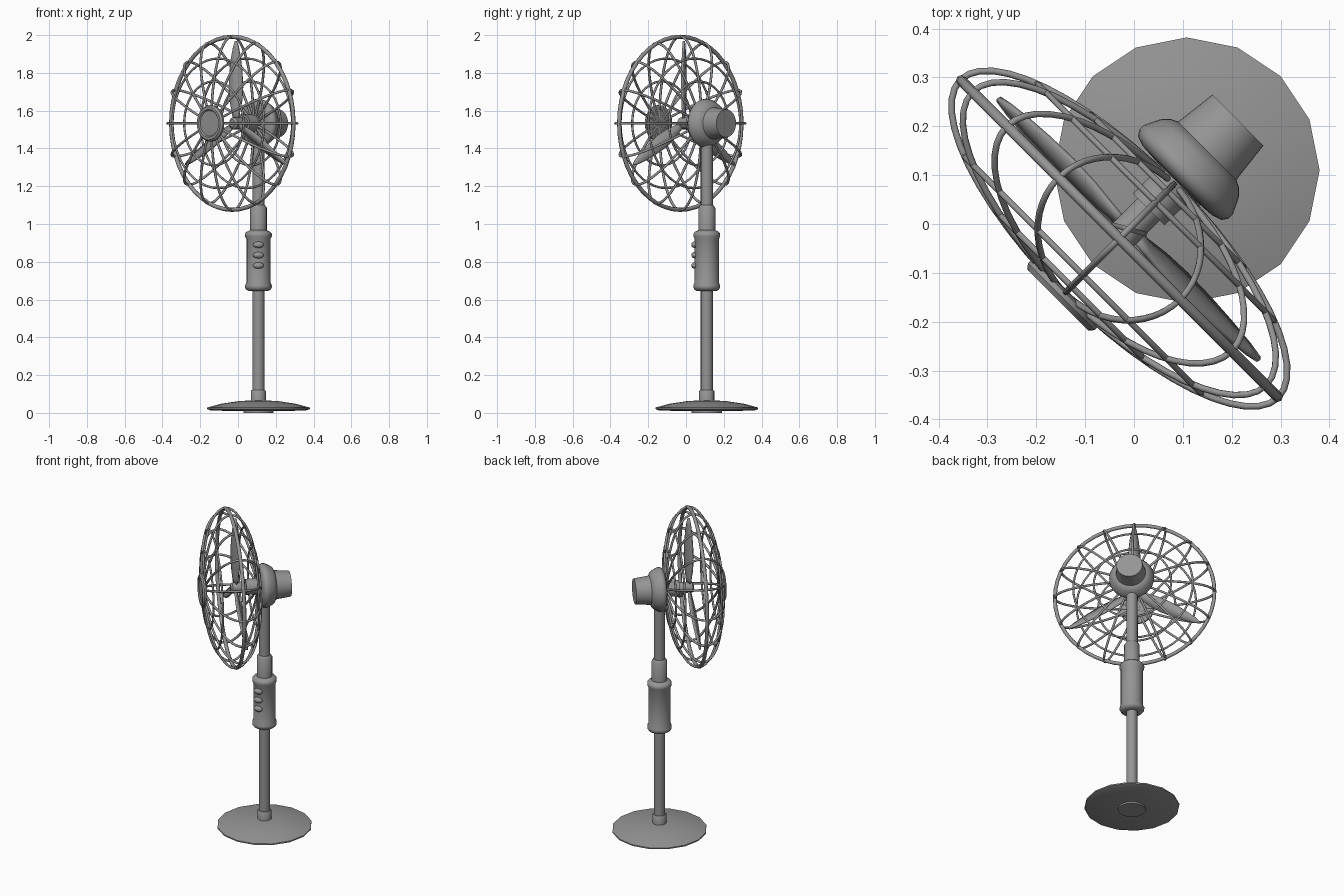
import bpy, bmesh, math
from mathutils import Matrix, Vector

if "Cube" in bpy.data.objects:
    bpy.data.objects.remove(bpy.data.objects["Cube"])

grey = bpy.data.materials.new("grey")
grey.diffuse_color = (0.3, 0.3, 0.3, 1)
grey.use_nodes = True
grey.node_tree.nodes["Principled BSDF"].inputs["Base Color"].default_value = grey.diffuse_color

# Head frame: local z points out of the back of the motor, local y is up
r = math.sqrt(0.5)
HEAD = Matrix(((-r, 0, r, -0.03), (r, 0, r, -0.03), (0, 1, 0, 1.533), (0, 0, 0, 1)))
STAND = Matrix.Translation((0.108, 0.11, 0))


def finish(name, bm, matrix, angle=40):
    bmesh.ops.recalc_face_normals(bm, faces=bm.faces)
    mesh = bpy.data.meshes.new(name)
    bm.to_mesh(mesh)
    bm.free()
    mesh.transform(matrix)
    mesh.materials.append(grey)
    ob = bpy.data.objects.new(name, mesh)
    bpy.context.collection.objects.link(ob)
    bpy.ops.object.select_all(action='DESELECT')
    ob.select_set(True)
    bpy.context.view_layer.objects.active = ob
    bpy.ops.object.shade_smooth_by_angle(angle=math.radians(angle))
    return ob


def lathe(name, profile, matrix, sides=16):
    """Turned solid from (radius, height) pairs, capped at both ends."""
    bm = bmesh.new()
    rows = []
    for rad, z in profile:
        rows.append([bm.verts.new((rad * math.cos(2 * math.pi * i / sides),
                                   rad * math.sin(2 * math.pi * i / sides), z))
                     for i in range(sides)])
    for a, b in zip(rows, rows[1:]):
        for i in range(sides):
            j = (i + 1) % sides
            bm.faces.new((a[i], a[j], b[j], b[i]))
    bm.faces.new(rows[0])
    bm.faces.new(rows[-1])
    return finish(name, bm, matrix)


def hoop(name, a, b, tube, matrix, steps=48, sides=8):
    """Closed elliptical wire with half-axes a (local x) and b (local y)."""
    bm = bmesh.new()
    rows = []
    for i in range(steps):
        t = 2 * math.pi * i / steps
        p = Vector((a * math.cos(t), b * math.sin(t), 0))
        n = Vector((b * math.cos(t), a * math.sin(t), 0)).normalized()
        rows.append([bm.verts.new(p + n * tube * math.cos(2 * math.pi * k / sides)
                                  + Vector((0, 0, tube * math.sin(2 * math.pi * k / sides))))
                     for k in range(sides)])
    for i in range(steps):
        p, q = rows[i], rows[(i + 1) % steps]
        for k in range(sides):
            m = (k + 1) % sides
            bm.faces.new((p[k], p[m], q[m], q[k]))
    return finish(name, bm, matrix, 60)


# Stand
lathe("base", [(0.08, 0), (0.08, 0.01), (0.25, 0.012), (0.272, 0.02), (0.272, 0.028),
               (0.2, 0.048), (0.1, 0.063), (0.03, 0.066)], STAND)
lathe("base_collar", [(0.04, 0.055), (0.04, 0.115), (0.036, 0.12)], STAND)
lathe("lower_pole", [(0.032, 0.06), (0.032, 0.67)], STAND)
lathe("control_housing", [(0.05, 0.645), (0.064, 0.652), (0.071, 0.664), (0.071, 0.675),
                          (0.064, 0.69), (0.064, 0.92), (0.071, 0.935), (0.071, 0.948),
                          (0.064, 0.958), (0.045, 0.967)], STAND)
lathe("neck_collar", [(0.045, 0.95), (0.045, 1.085), (0.034, 1.1)], STAND)
lathe("upper_pole", [(0.032, 1.08), (0.032, 1.5)], STAND)

# Speed buttons
for i in range(3):
    bm = bmesh.new()
    bmesh.ops.create_uvsphere(bm, u_segments=16, v_segments=8, radius=1)
    finish("button_%d" % (i + 1), bm,
           Matrix.Translation((0.108, 0.045, 0.78 + 0.055 * i)) @ Matrix.Diagonal((0.029, 0.017, 0.017, 1)))

# Motor, shaft and hub
lathe("motor_housing", [(0.05, 0.165), (0.1, 0.168), (0.121, 0.175), (0.129, 0.187), (0.129, 0.2),
                        (0.122, 0.215), (0.112, 0.235), (0.1, 0.247), (0.085, 0.254),
                        (0.083, 0.265), (0.074, 0.343)], HEAD, 32)
lathe("motor_shaft", [(0.046, 0.085), (0.046, 0.18)], HEAD)
lathe("hub", [(0.02, -0.002), (0.032, 0.008), (0.032, 0.095)], HEAD)

# Three pitched blades
OUTLINE = [(0.015, 0.014), (0.06, 0.022), (0.12, 0.034), (0.19, 0.039), (0.27, 0.035),
           (0.34, 0.027), (0.4, 0.016), (0.435, 0.005)]
for n in range(3):
    bm = bmesh.new()
    rows = [[bm.verts.new((s * w * 0.87, u, -s * w * 0.49)) for s in (-1, 0, 1)] for u, w in OUTLINE]
    for a, b in zip(rows, rows[1:]):
        for k in range(2):
            bm.faces.new((a[k], a[k + 1], b[k + 1], b[k]))
    blade = finish("blade_%d" % (n + 1), bm, HEAD @ Matrix.Translation((0, 0, 0.027))
                   @ Matrix.Rotation(n * 2 * math.pi / 3, 4, 'Z'))
    solid = blade.modifiers.new("thickness", 'SOLIDIFY')
    solid.thickness = 0.01
    solid.offset = 0

# Wire cage: meridian ribs, rim and rings on a flattened ellipsoid
A, B = 0.46, 0.158
for i in range(8):
    hoop("cage_rib_%d" % (i + 1), A, B, 0.0068,
         HEAD @ Matrix.Rotation(i * math.pi / 8, 4, 'Z') @ Matrix.Rotation(math.pi / 2, 4, 'X'))
hoop("cage_rim", A - 0.002, A - 0.002, 0.011, HEAD)
for rad in (0.343, 0.222):
    z = B * math.sqrt(1 - (rad / A) ** 2)
    for side, s in (("front", -1), ("back", 1)):
        hoop("cage_ring_%s" % side, rad, rad, 0.006, HEAD @ Matrix.Translation((0, 0, s * z)))

# Front cap with a recessed face
lathe("front_cap", [(0.085, -0.152), (0.097, -0.157), (0.097, -0.168), (0.088, -0.178), (0.074, -0.178),
                    (0.068, -0.171), (0.02, -0.172)], HEAD, 24)
